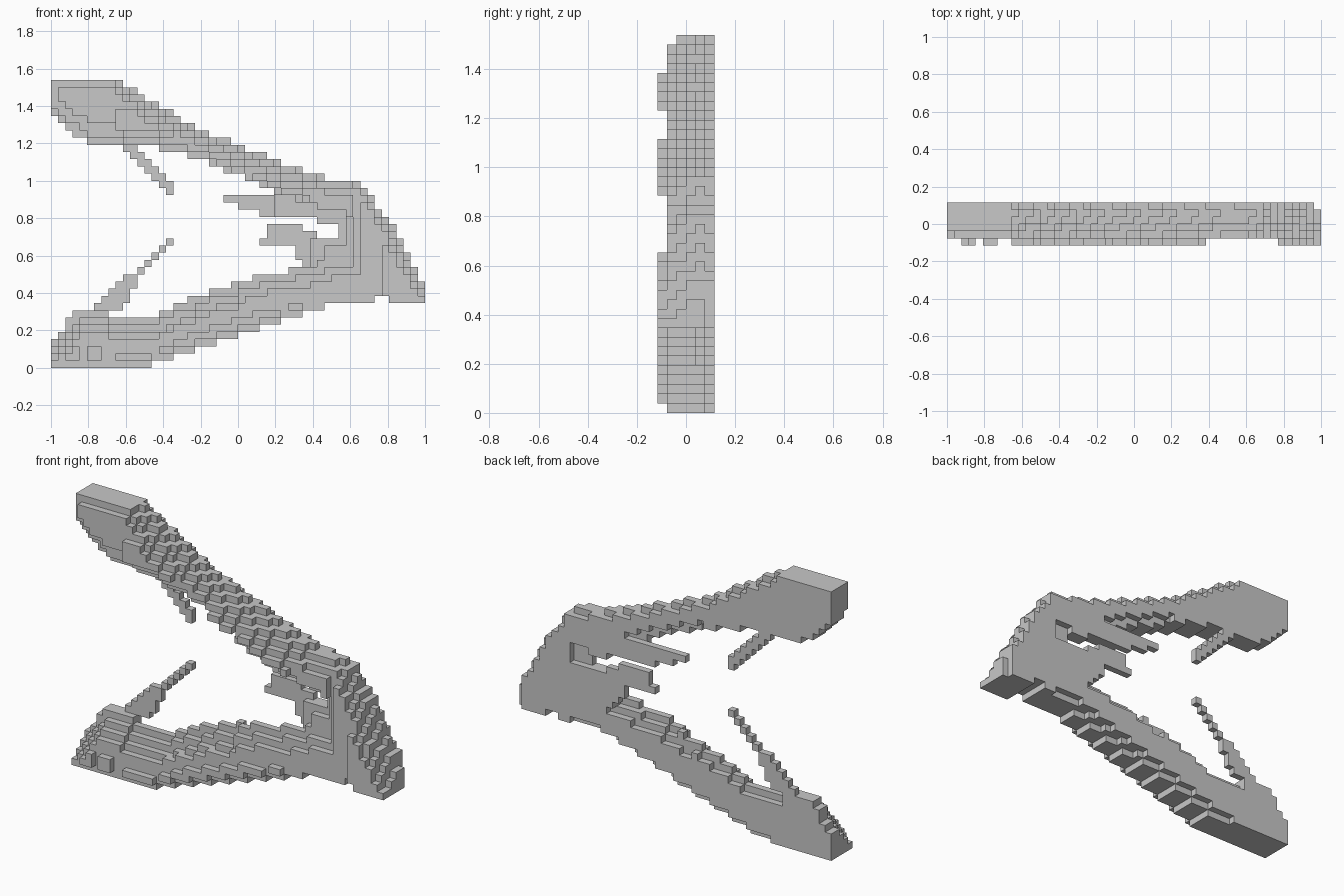
import bpy
import bmesh
from mathutils import Vector

if "Cube" in bpy.data.objects:
    bpy.data.objects.remove(bpy.data.objects["Cube"], do_unlink=True)

COLS, ROWS, LAYERS = 52, 40, 6      # block counts across, up and front to back
S = 2 / COLS                        # block size

grey = bpy.data.materials.new("plain grey")
grey.use_nodes = True
colour = (0.58, 0.58, 0.58, 1)
grey.diffuse_color = colour
grey.node_tree.nodes["Principled BSDF"].inputs["Base Color"].default_value = colour


def height(line, x):
    """Height of a profile line at x."""
    for (x0, z0), (x1, z1) in zip(line, line[1:]):
        if x <= x1:
            return z0 + (z1 - z0) * (x - x0) / (x1 - x0)
    return line[-1][1]


def blocks(top, bottom, layers):
    """Blocks between two profiles; a layer is (number, drop, rise, x from, x to, ceiling)."""
    found = set()
    for j, drop, rise, x0, x1, ceiling in layers:
        for i in range(COLS):
            x = (i + 0.5) * S - 1
            if not x0 < x < x1:
                continue
            hi = min(height(top, x) - drop * S, ceiling)
            lo = height(bottom, x) + rise * S
            found |= {(i, j, k) for k in range(ROWS) if lo < (k + 0.5) * S < hi}
    return found


parts = {}

# Upper arm: stepped back above and below towards the front
parts["upper_arm"] = blocks(
    [(-1, 1.85), (-0.63, 1.53), (-0.2, 1.27), (0.1, 1.15), (0.46, 1.02), (0.65, 1)],
    [(-1, 1.36), (-0.8, 1.19), (-0.5, 1.19), (-0.31, 1.15), (0.08, 1), (0.3, 0.9), (0.66, 0.8)],
    [(0, 3, 2, -0.66, -0.1, 1.385), (0, 3, 0.3, -0.1, 0.4, 1.385),
     (1, 2, 3, -0.97, -0.6, 1.5), (1, 2, 1, -0.6, 0, 1.5), (1, 2, 0, 0, 0.6, 1.5),
     (2, 1.2, 1.2, -1, -0.6, 1.54), (2, 1.2, 0, -0.6, 0.6, 1.54),
     (3, 0.5, 0, -1, 0.6, 1.54), (4, 0, 0, -1, 0.6, 1.54),
     (5, 0.8, 0, -1, -0.2, 1.54), (5, 0.8, 1.2, -0.2, 0.4, 1.54), (5, 0.8, 0, 0.4, 0.66, 1.54)])

# Bend joining the two arms
parts["bend"] = blocks(
    [(0.5, 1), (0.65, 1), (0.82, 0.77), (1, 0.44)],
    [(0.5, 0.35), (0.73, 0.35), (0.731, 0.385), (0.807, 0.385), (0.808, 0.35), (1, 0.35)],
    [(0, 3.5, 0, 0.77, 1, 0.65), (1, 2.2, 0, 0.65, 1, 1), (2, 1.4, 0, 0.61, 1, 1),
     (3, 0.6, 0, 0.57, 1, 1), (4, 0, 0, 0.54, 1, 1), (5, 0.6, 0, 0.65, 0.96, 1)])

# Foot under the bend
parts["foot"] = blocks([(0.8, 0.385), (1, 0.385)], [(0.8, 0.35), (1, 0.35)],
                       [(j, 0, 0, 0.8, 1, 1) for j in range(5)])

# Lower arm: stepped towards the front above, rounded below
parts["lower_arm"] = blocks(
    [(-1, 0.15), (-0.85, 0.31), (-0.7, 0.31), (-0.69, 0.27), (-0.46, 0.28),
     (-0.12, 0.42), (0.15, 0.5), (0.38, 0.54), (0.65, 0.62)],
    [(-1, 0), (-0.5, 0), (0.5, 0.34), (0.65, 0.35)],
    [(0, 5, 1, a, b, 1) for a, b in ((-0.92, -0.85), (-0.8, -0.73), (-0.66, 0.38))]
    + [(1, 3.2, 0, -1, 0, 1), (2, 2.4, 0, -1, 0, 1), (3, 1.2, 0, -1, 0, 1), (4, 0, 0, -1, 0, 1),
       (1, 2.6, 0, 0, 0.65, 1), (2, 1.3, 0, 0, 0.65, 1), (3, 0, 0, 0, 0.65, 1),
       (4, 0.8, 0.6, 0, 0.65, 1), (5, 0, 0, -1, -0.68, 1),
       (5, 1.2, 0, -0.68, -0.6, 1), (5, 1.2, 1.1, -0.6, -0.1, 1), (5, 2, 1.1, -0.1, 0.65, 1)])

# Inner tongues, flush with the back
parts["lower_tongue"] = blocks(
    [(0.12, 0.69), (0.19, 0.77), (0.34, 0.77), (0.38, 0.73), (0.42, 0.71), (0.66, 0.69)],
    [(0.12, 0.65), (0.28, 0.65), (0.33, 0.58), (0.38, 0.5), (0.66, 0.45)],
    [(5, 0, 0, 0.1, 0.66, 1), (4, 0.5, 0, 0.38, 0.66, 1), (3, 1.5, 0, 0.46, 0.66, 1)])
parts["upper_tongue"] = blocks(
    [(-0.08, 0.923), (0.4, 0.923), (0.6, 0.9)],
    [(-0.08, 0.885), (0, 0.885), (0.001, 0.846), (0.12, 0.846), (0.121, 0.81),
     (0.42, 0.81), (0.43, 0.77), (0.54, 0.77), (0.55, 0.81), (0.66, 0.81)],
    [(5, 0, 0, -0.08, 0.66, 1), (4, 0, 0, 0.2, 0.66, 1)])

# Thin prongs
parts["upper_prong"] = blocks([(-0.62, 1.24), (-0.35, 0.99)], [(-0.62, 1.16), (-0.35, 0.92)],
                              [(5, 0, 0, -0.62, -0.346, 2)])
parts["lower_prong"] = blocks([(-0.79, 0.31), (-0.35, 0.7)],
                              [(-0.79, 0.25), (-0.6, 0.33), (-0.55, 0.46), (-0.35, 0.66)],
                              [(5, 0, 0, -0.79, -0.346, 1)])

solid = set().union(*parts.values())
used = set()


def build(name, cells):
    """Make an object from the outward faces of its blocks."""
    bm = bmesh.new()
    for cell in sorted(cells - used):
        for axis in range(3):
            for side in (0, 1):
                near = list(cell)
                near[axis] += 2 * side - 1
                if tuple(near) in solid:
                    continue
                u, v = (axis + 1) % 3, (axis + 2) % 3
                loop = [(0, 0), (1, 0), (1, 1), (0, 1)]
                verts = []
                for a, b in loop if side else reversed(loop):
                    p = Vector(cell)
                    p[axis] += side
                    p[u] += a
                    p[v] += b
                    verts.append(bm.verts.new((p - Vector((COLS / 2, LAYERS / 2, 0))) * S))
                bm.faces.new(verts)
    used.update(cells)
    bmesh.ops.remove_doubles(bm, verts=bm.verts, dist=S / 100)
    # Merge flat neighbours into larger faces
    bmesh.ops.dissolve_limit(bm, angle_limit=0.01, verts=bm.verts, edges=bm.edges)
    mesh = bpy.data.meshes.new(name)
    bm.to_mesh(mesh)
    bm.free()
    mesh.materials.append(grey)
    bpy.context.collection.objects.link(bpy.data.objects.new(name, mesh))


for part, cells in parts.items():
    build(part, cells)
